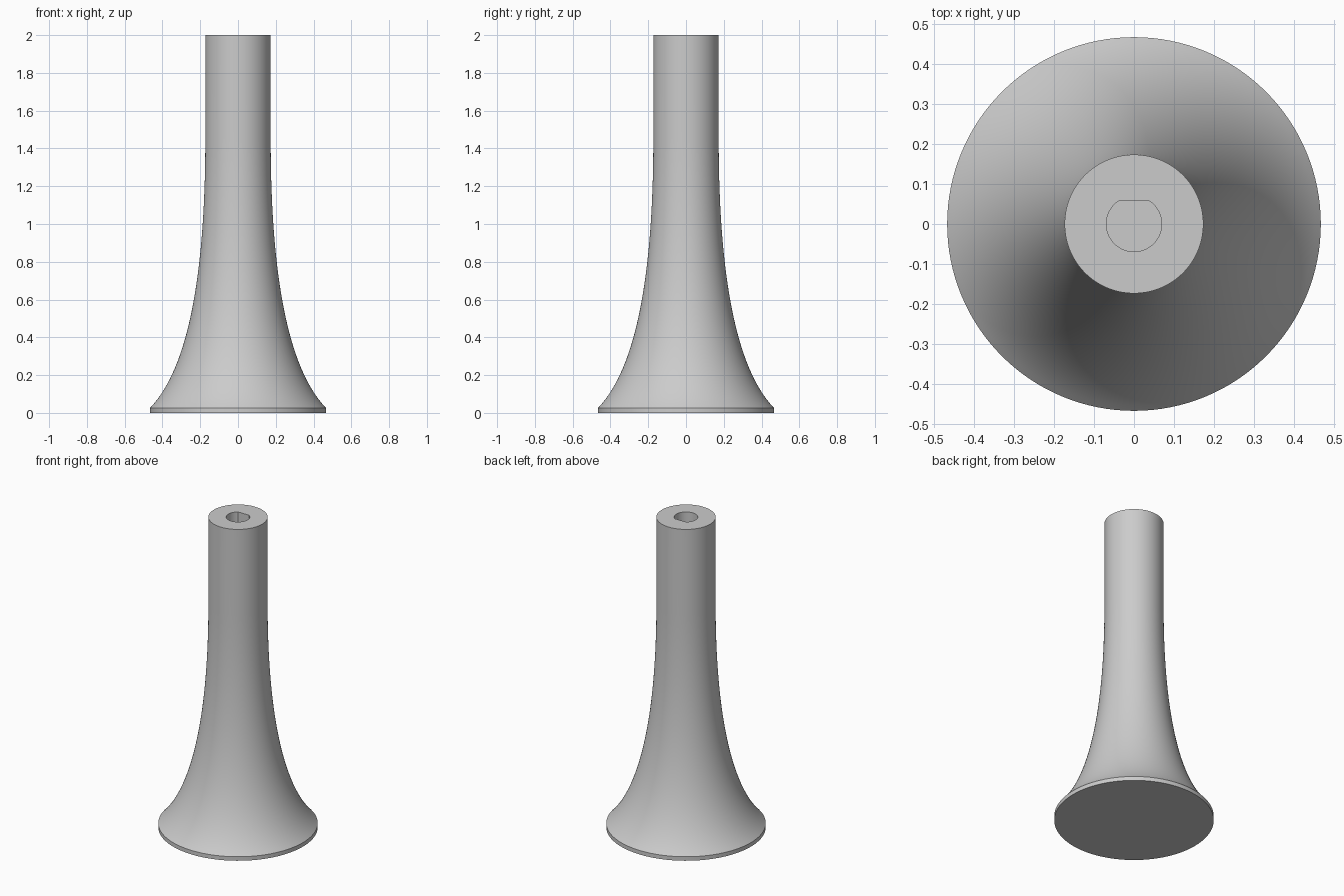
import bpy, bmesh, math
from mathutils import Vector

if "Cube" in bpy.data.objects:
    bpy.data.objects.remove(bpy.data.objects["Cube"], do_unlink=True)

SEGMENTS = 128
BASE_R, TUBE_R, RIM_Z, TOP_Z = 0.466, 0.173, 0.026, 2.0
BORE_R, FLAT_Y, BORE_DEPTH = 0.069, 0.057, 0.4

grey = bpy.data.materials.new("plain grey")
grey.use_nodes = True
colour = (0.6, 0.6, 0.6, 1)
grey.diffuse_color = colour
grey.node_tree.nodes["Principled BSDF"].inputs["Base Color"].default_value = colour


def make_object(name, bm):
    bmesh.ops.recalc_face_normals(bm, faces=bm.faces)
    mesh = bpy.data.meshes.new(name)
    bm.to_mesh(mesh)
    bm.free()
    mesh.materials.append(grey)
    obj = bpy.data.objects.new(name, mesh)
    bpy.context.collection.objects.link(obj)
    return obj


# Flared foot curve: leaves the rim at a slant and ends vertical on the tube
def flare(t):
    a, b, c = Vector((BASE_R, RIM_Z)), Vector((TUBE_R, 0.33)), Vector((TUBE_R, 1.45))
    return a * (1 - t) ** 2 + b * 2 * t * (1 - t) + c * t ** 2


# Body: lathed outline, closed at both ends
steps = 40
outline = [(BASE_R, 0)] + [tuple(flare(i / steps)) for i in range(steps + 1)] + [(TUBE_R, TOP_Z)]
bm = bmesh.new()
rings = []
for r, z in outline:
    angles = [math.tau * i / SEGMENTS for i in range(SEGMENTS)]
    rings.append([bm.verts.new((r * math.cos(a), r * math.sin(a), z)) for a in angles])
for low, high in zip(rings, rings[1:]):
    for i in range(SEGMENTS):
        j = (i + 1) % SEGMENTS
        bm.faces.new((low[i], low[j], high[j], high[i]))
bm.faces.new(rings[0])
bm.faces.new(rings[-1])
body = make_object("flared_stand", bm)

# Socket cutter: round bore with one flat side at the back
bm = bmesh.new()
start = math.pi - math.asin(FLAT_Y / BORE_R)
sweep = math.pi + 2 * math.asin(FLAT_Y / BORE_R)
section = []
for i in range(65):
    a = start + sweep * i / 64
    section.append(bm.verts.new((BORE_R * math.cos(a), BORE_R * math.sin(a), TOP_Z - BORE_DEPTH)))
floor = bm.faces.new(section)
extruded = bmesh.ops.extrude_face_region(bm, geom=[floor], use_keep_orig=True)
moved = [v for v in extruded["geom"] if isinstance(v, bmesh.types.BMVert)]
bmesh.ops.translate(bm, verts=moved, vec=(0, 0, BORE_DEPTH + 0.1))
cutter = make_object("socket_cutter", bm)
cutter.hide_render = True

# Cut the socket, then smooth the curved walls
cut = body.modifiers.new("socket", "BOOLEAN")
cut.operation = "DIFFERENCE"
cut.solver = "EXACT"
cut.object = cutter
bpy.ops.object.select_all(action="DESELECT")
body.select_set(True)
bpy.context.view_layer.objects.active = body
bpy.ops.object.modifier_apply(modifier=cut.name)
bpy.data.objects.remove(cutter, do_unlink=True)
bpy.ops.object.shade_smooth_by_angle(angle=math.radians(30))
